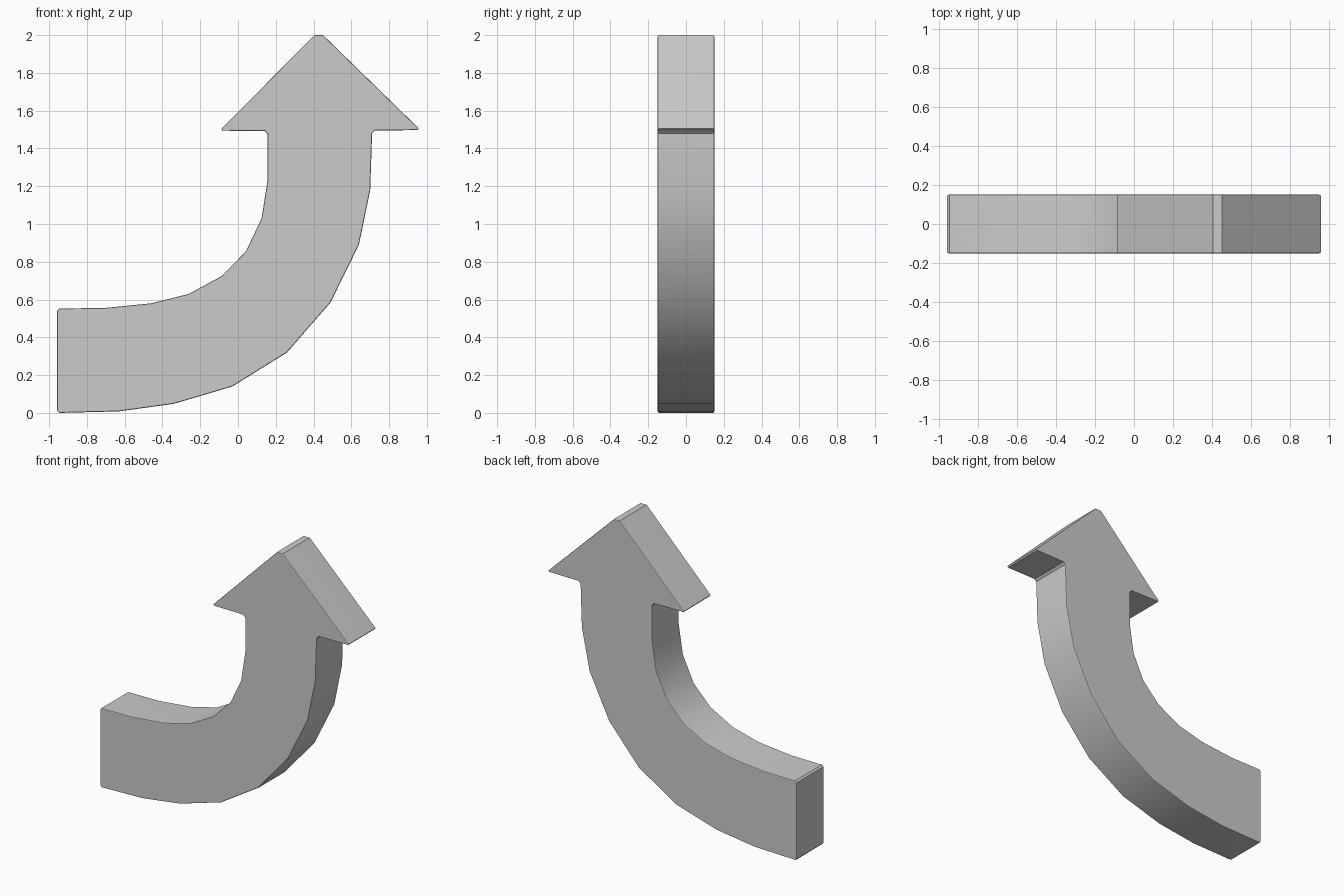
import bpy, bmesh

if "Cube" in bpy.data.objects:
    bpy.data.objects.remove(bpy.data.objects["Cube"])

THICK = 0.15   # half depth

# Outer edge of the curved shaft, tail to neck
outer = [(-0.945, 0.0), (-0.63, 0.008), (-0.34, 0.048), (-0.03, 0.14), (0.26, 0.32),
         (0.49, 0.585), (0.64, 0.89), (0.70, 1.18), (0.71, 1.48), (0.725, 1.495)]
# Arrow head, right barb over the tip to left barb
head = [(0.95, 1.497), (0.957, 1.506), (0.45, 2.0), (0.405, 2.0),
        (-0.088, 1.503), (-0.082, 1.494)]
# Inner edge of the shaft, neck back to tail
inner = [(0.143, 1.492), (0.157, 1.475), (0.157, 1.235), (0.125, 1.03), (0.042, 0.855),
         (-0.085, 0.725), (-0.26, 0.63), (-0.46, 0.58), (-0.71, 0.555), (-0.945, 0.553)]
tail = [(-0.957, 0.542), (-0.957, 0.012)]

# Extrude the outline into a solid
bm = bmesh.new()
face = bm.faces.new([bm.verts.new((x, -THICK, z)) for x, z in outer + head + inner + tail])
ext = bmesh.ops.extrude_face_region(bm, geom=[face])
moved = [g for g in ext["geom"] if isinstance(g, bmesh.types.BMVert)]
bmesh.ops.translate(bm, verts=moved, vec=(0, 2 * THICK, 0))
bmesh.ops.recalc_face_normals(bm, faces=bm.faces[:])

# Soften the front and back rims
rims = [e for e in bm.edges if abs(e.verts[0].co.y - e.verts[1].co.y) < 1e-5]
bmesh.ops.bevel(bm, geom=rims, offset=0.009, segments=2, profile=0.5,
                affect='EDGES', clamp_overlap=True)

mesh = bpy.data.meshes.new("curved_arrow")
bm.to_mesh(mesh)
bm.free()
arrow = bpy.data.objects.new("curved_arrow", mesh)
bpy.context.collection.objects.link(arrow)

# Smooth shading with flat broad faces
bpy.context.view_layer.objects.active = arrow
arrow.select_set(True)
bpy.ops.object.shade_smooth_by_angle(angle=0.6)
weighted = arrow.modifiers.new("weighted_normals", 'WEIGHTED_NORMAL')
weighted.keep_sharp = True
